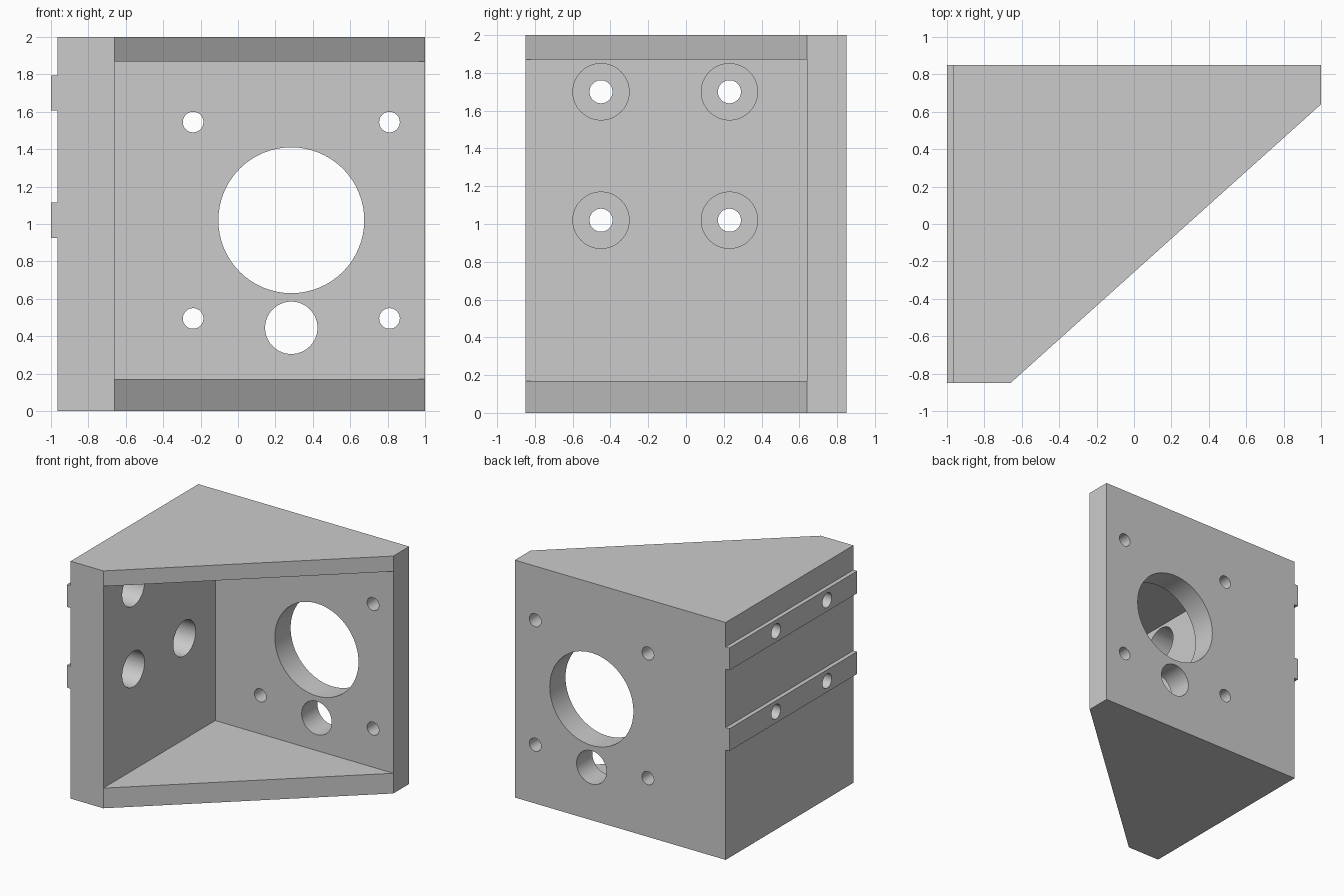
import bpy, bmesh, math
from mathutils import Matrix, Vector

cube = bpy.data.objects.get("Cube")
if cube:
    bpy.data.objects.remove(cube, do_unlink=True)

grey = bpy.data.materials.new("plain grey")
grey.use_nodes = True
grey.diffuse_color = (0.6, 0.6, 0.6, 1)
grey.node_tree.nodes["Principled BSDF"].inputs["Base Color"].default_value = (0.6, 0.6, 0.6, 1)


def add_object(name, bm):
    bmesh.ops.recalc_face_normals(bm, faces=bm.faces)
    mesh = bpy.data.meshes.new(name)
    bm.to_mesh(mesh)
    bm.free()
    mesh.materials.append(grey)
    obj = bpy.data.objects.new(name, mesh)
    bpy.context.collection.objects.link(obj)
    return obj


def prism(name, outline, low, high):
    """Extrude a plan outline between two heights."""
    bm = bmesh.new()
    face = bm.faces.new([bm.verts.new((x, y, low)) for x, y in outline])
    side = bmesh.ops.extrude_face_region(bm, geom=[face])
    verts = [v for v in side["geom"] if isinstance(v, bmesh.types.BMVert)]
    bmesh.ops.translate(bm, verts=verts, vec=(0, 0, high - low))
    return add_object(name, bm)


def rod(name, start, end, radius):
    """Round cutter between two points."""
    start, end = Vector(start), Vector(end)
    axis = end - start
    turn = axis.to_track_quat('Z', 'Y').to_matrix().to_4x4()
    bm = bmesh.new()
    bmesh.ops.create_cone(bm, cap_ends=True, segments=64, radius1=radius, radius2=radius,
                          depth=axis.length, matrix=Matrix.Translation((start + end) / 2) @ turn)
    return add_object(name, bm)


def combine(target, tool, operation):
    """Apply a boolean and discard the tool object."""
    tool.hide_render = True
    mod = target.modifiers.new(operation.lower(), 'BOOLEAN')
    mod.operation, mod.solver, mod.object = operation, 'EXACT', tool
    bpy.context.view_layer.objects.active = target
    bpy.ops.object.modifier_apply(modifier=mod.name)
    bpy.data.objects.remove(tool, do_unlink=True)


SIDE, BACK, DEPTH = -0.965, 0.64, 0.85   # outer side plane, back wall front, half depth
INNER = -0.66                            # inner face of the side wall

# Wedge-shaped body with an open cavity
bracket = prism("motor_bracket", [(SIDE, -DEPTH), (INNER, -DEPTH), (1, BACK),
                                  (1, DEPTH), (SIDE, DEPTH)], 0, 2)
cavity = prism("cavity_cutter", [(INNER, BACK), (INNER, -1.2), (1.4, -1.2), (1.4, BACK)], 0.17, 1.87)
combine(bracket, cavity, 'DIFFERENCE')

# Locating ribs along the outer side
rows = (1.02, 1.70)
for z in rows:
    rib = prism("rib", [(-1, -DEPTH), (-0.9, -DEPTH), (-0.9, DEPTH), (-1, DEPTH)], z - 0.094, z + 0.094)
    combine(bracket, rib, 'UNION')

# Counterbored screw holes through the ribs
for z in rows:
    for y in (-0.45, 0.23):
        combine(bracket, rod("screw_cutter", (-1.2, y, z), (-0.5, y, z), 0.061), 'DIFFERENCE')
        combine(bracket, rod("counterbore_cutter", (-0.88, y, z), (-0.5, y, z), 0.149), 'DIFFERENCE')

# Motor opening, cable hole and four mounting holes in the back wall
holes = [(0.285, 1.02, 0.39), (0.285, 0.445, 0.14)]
holes += [(0.285 + sx * 0.525, 1.02 + sz * 0.525, 0.055) for sx in (-1, 1) for sz in (-1, 1)]
for x, z, radius in holes:
    combine(bracket, rod("hole_cutter", (x, 0.5, z), (x, 1, z), radius), 'DIFFERENCE')

# Smooth hole walls, crisp edges
bpy.ops.object.select_all(action='DESELECT')
bracket.select_set(True)
bpy.context.view_layer.objects.active = bracket
bpy.ops.object.shade_smooth_by_angle(angle=math.radians(30))
